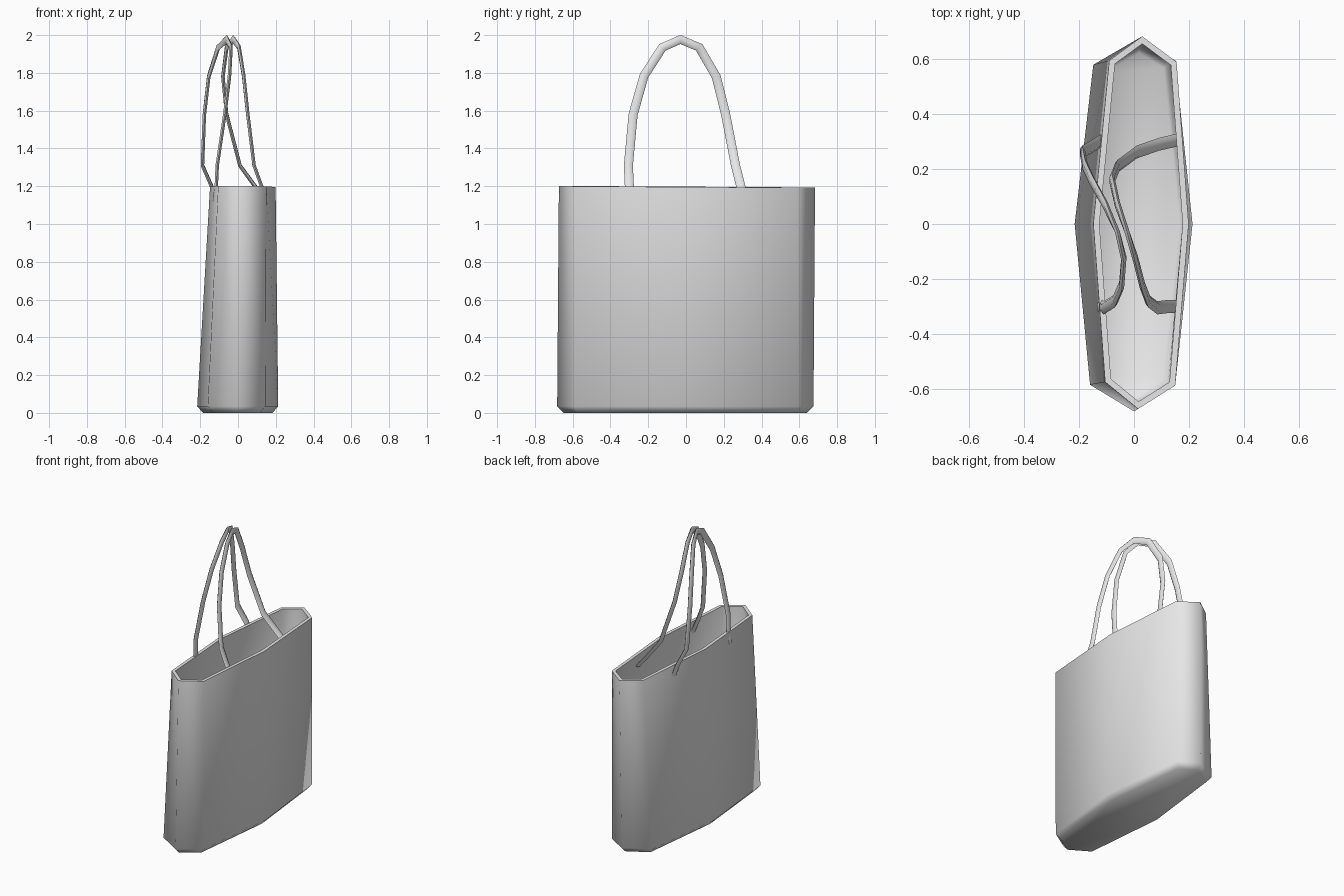
import bpy
import bmesh
import math
from mathutils import Vector

old = bpy.data.objects.get("Cube")
if old:
    bpy.data.objects.remove(old, do_unlink=True)

grey = bpy.data.materials.new("light_grey_fabric")
grey.use_nodes = True
grey.diffuse_color = (0.8, 0.8, 0.8, 1)
grey.node_tree.nodes["Principled BSDF"].inputs["Base Color"].default_value = (0.8, 0.8, 0.8, 1)


def loft(name, rings, angle):
    """Skin closed rings of points and cap both ends."""
    bm = bmesh.new()
    loops = [[bm.verts.new(p) for p in ring] for ring in rings]
    n = len(loops[0])
    for a, b in zip(loops, loops[1:]):
        for i in range(n):
            j = (i + 1) % n
            bm.faces.new((a[i], a[j], b[j], b[i]))
    bm.faces.new(loops[0][::-1])
    bm.faces.new(loops[-1])
    bmesh.ops.recalc_face_normals(bm, faces=bm.faces[:])
    mesh = bpy.data.meshes.new(name)
    bm.to_mesh(mesh)
    bm.free()
    mesh.materials.append(grey)
    obj = bpy.data.objects.new(name, mesh)
    bpy.context.collection.objects.link(obj)
    bpy.ops.object.select_all(action='DESELECT')
    obj.select_set(True)
    bpy.context.view_layer.objects.active = obj
    bpy.ops.object.shade_smooth_by_angle(angle=math.radians(angle))
    return obj


# Bag outlines: eight corners, from the back tip round by the left side
base = [(0.02, 0.675), (0.15, 0.595), (0.213, 0), (0.145, -0.59),
        (0, -0.682), (-0.16, -0.585), (-0.216, 0), (-0.148, 0.58)]
rim = [(0.03, 0.683), (0.155, 0.59), (0.199, 0), (0.15, -0.588),
       (0.015, -0.673), (-0.105, -0.575), (-0.148, 0), (-0.09, 0.595)]


def inset(outline, gap):
    """Shrink an outline by a fixed wall thickness."""
    pts = [Vector(p) for p in outline]
    out = []
    for i, p in enumerate(pts):
        d1 = (p - pts[i - 1]).normalized()
        d2 = (pts[(i + 1) % len(pts)] - p).normalized()
        n1, n2 = Vector((d1.y, -d1.x)), Vector((d2.y, -d2.x))
        m = (n1 + n2).normalized()
        out.append(p + m * gap / m.dot(n1))
    return out


def ring(outline, z, tilt=0.0):
    return [(x, y, z - tilt * (y + x)) for x, y in outline]


wall = 0.022
loft("bag_body", [
    ring(inset(base, 0.03), 0.0),
    ring(base, 0.035),
    ring(rim, 1.197, 0.006),
    ring(inset(rim, wall), 1.197, 0.006),
    ring(inset(base, wall), 0.06),
    ring(inset(base, 0.045), 0.035),
], 80)


# Handles: a shared arch in y and z, each with its own sideways lean
arch = [(-0.3, 1.12), (-0.3, 1.2), (-0.305, 1.31), (-0.28, 1.58), (-0.222, 1.785),
        (-0.125, 1.935), (-0.03, 1.977), (0.07, 1.935), (0.16, 1.78),
        (0.21, 1.58), (0.262, 1.31), (0.29, 1.2), (0.305, 1.12)]
lean = {
    "right_handle": [-0.125, -0.115, -0.11, -0.07, -0.045, -0.037, -0.06,
                     -0.105, -0.155, -0.178, -0.188, -0.14, -0.118],
    "left_handle": [0.16, 0.125, 0.085, 0.052, 0.03, 0.005, -0.025,
                    -0.06, -0.08, -0.06, 0.01, 0.09, 0.155],
}
half_width, half_thick = 0.024, 0.009

for name, xs in lean.items():
    path = [Vector((x, y, z)) for x, (y, z) in zip(xs, arch)]
    rings = []
    for i, p in enumerate(path):
        t = (path[min(i + 1, len(path) - 1)] - path[max(i - 1, 0)]).normalized()
        side = Vector((0, -t.z, t.y)).normalized()
        flat = t.cross(side).normalized()
        rings.append([p + side * half_width * math.cos(k * math.pi / 3)
                      + flat * half_thick * math.sin(k * math.pi / 3) / 0.866
                      for k in range(6)])
    loft(name, rings, 50)
